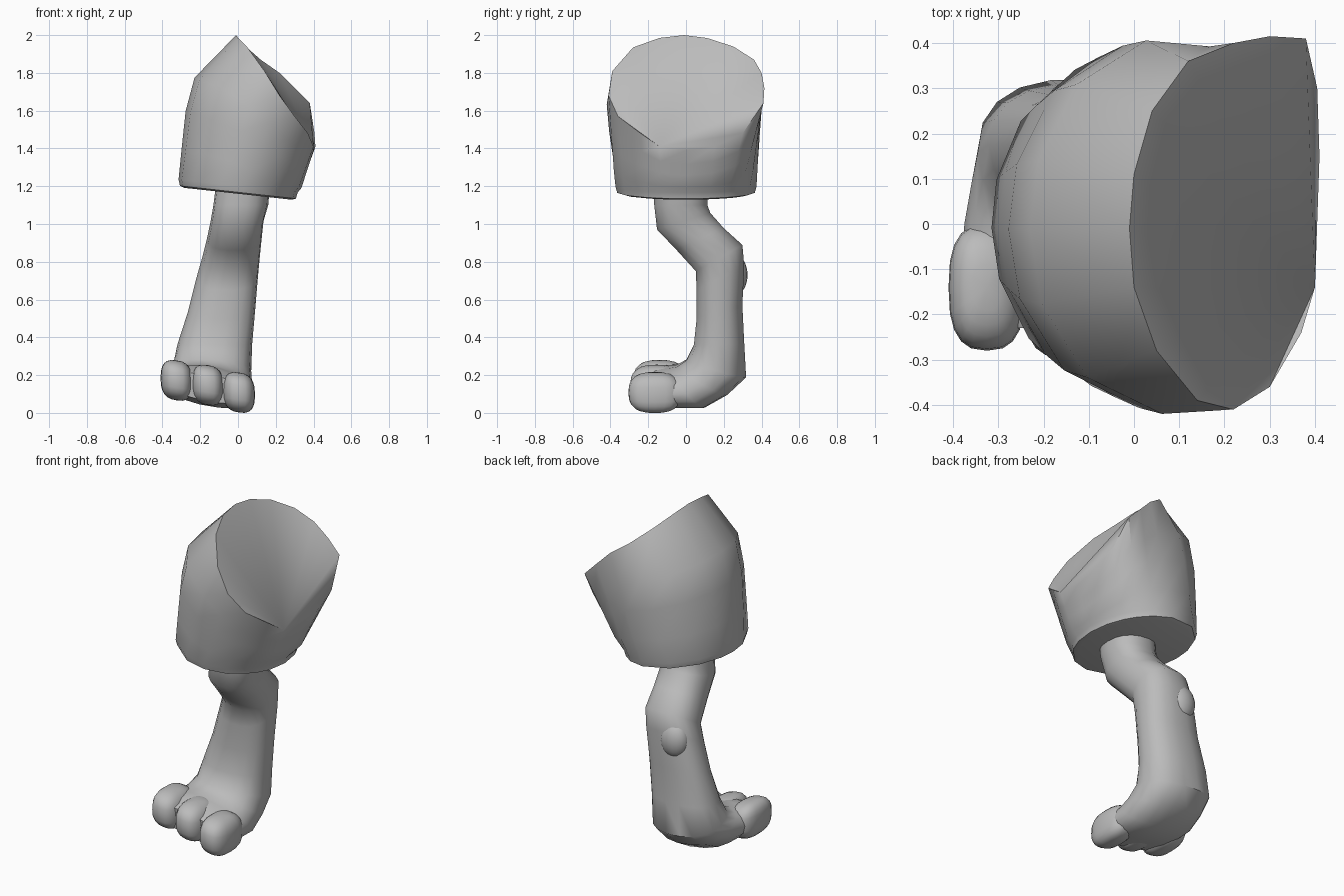
import bpy, bmesh, math
from mathutils import Vector

if "Cube" in bpy.data.objects:
    bpy.data.objects.remove(bpy.data.objects["Cube"])

grey = bpy.data.materials.new("plain_grey")
grey.use_nodes = True
grey.diffuse_color = (0.5, 0.5, 0.5, 1)
grey.node_tree.nodes["Principled BSDF"].inputs["Base Color"].default_value = (0.5, 0.5, 0.5, 1)


def finish(name, bm, angle=50):
    bmesh.ops.recalc_face_normals(bm, faces=bm.faces)
    mesh = bpy.data.meshes.new(name)
    bm.to_mesh(mesh)
    bm.free()
    mesh.materials.append(grey)
    obj = bpy.data.objects.new(name, mesh)
    bpy.context.collection.objects.link(obj)
    bpy.ops.object.select_all(action="DESELECT")
    obj.select_set(True)
    bpy.context.view_layer.objects.active = obj
    bpy.ops.object.shade_smooth_by_angle(angle=math.radians(angle))
    return obj


def loft(bm, rings):
    loops = [[bm.verts.new(p) for p in ring] for ring in rings]
    for a, b in zip(loops, loops[1:]):
        for i in range(len(a)):
            j = (i + 1) % len(a)
            bm.faces.new((a[i], a[j], b[j], b[i]))
    return loops


# Thigh: a round cuff rising to a slanted cut
rim = [Vector(p) for p in (
    (.40, -.14, 1.41), (.40, 0, 1.39), (.41, .15, 1.41), (.405, .3, 1.48),
    (.38, .41, 1.64), (.30, .415, 1.72), (.22, .40, 1.80), (.12, .36, 1.87),
    (.04, .25, 1.94), (0, .11, 1.985), (-.01, -.01, 2), (0, -.14, 1.985),
    (.05, -.28, 1.935), (.14, -.39, 1.81), (.22, -.41, 1.68), (.30, -.36, 1.57),
    (.37, -.24, 1.48))]


def thigh_ring(t, bulge, shrink=1.0, lift=0.0):
    ring = []
    for p in rim:
        a = math.atan2(p.y / .41, (p.x - .2) / .2)
        c, s = math.cos(a), math.sin(a)
        base = Vector((.315 * c * shrink, .375 * s * shrink, 0))
        base.z = 1.16 - .11 * base.x + lift
        ring.append(base.lerp(p, t) + Vector((c, s, 0)) * bulge * max(0, -c))
    return ring


bm = bmesh.new()
loops = loft(bm, [thigh_ring(0, 0, .9), thigh_ring(0, 0, .975, .008), thigh_ring(0, 0, 1, .04),
                  thigh_ring(.25, .06), thigh_ring(.5, .115), thigh_ring(.72, .135), rim])
bm.faces.new(loops[0])
top = loops[-1]
for i in range(1, len(top) - 1):  # cut surface fans out from its lowest corner
    bm.faces.new((top[0], top[i], top[i + 1]))
finish("thigh", bm, 40)

# Lower leg and foot: front (y, z), back (y, z), left and right x limits, roll
sections = [
    (-.17, 1.22, .115, 1.22, -.115, .17, 0),
    (-.17, 1.1, .115, 1.1, -.13, .16, 0),
    (-.155, .97, .13, 1.06, -.145, .135, 0),
    (-.05, .86, .2, .98, -.165, .125, 0),
    (.05, .75, .3, .89, -.19, .115, 0),
    (.055, .65, .31, .78, -.22, .105, 0),
    (.055, .5, .3, .57, -.265, .09, 0),
    (.04, .36, .31, .37, -.32, .075, 0),
    (0, .28, .32, .19, -.345, .07, .06),
    (-.05, .25, .22, .10, -.36, .075, .12),
    (-.10, .245, .1, .035, -.375, .08, .17),
    (-.16, .235, -.08, .035, -.38, .075, .17),
    (-.23, .20, -.22, .06, -.36, .06, .17)]
N = 18
rings = []
for fy, fz, by, bz, x0, x1, roll in sections:
    cx, rx = (x0 + x1) / 2, (x1 - x0) / 2
    ring = []
    for k in range(N):
        a = math.tau * k / N
        c, s = math.cos(a), math.sin(a)
        u = math.copysign(abs(c) ** .85, c) * rx
        v = (1 + math.copysign(abs(s) ** .85, s)) / 2
        ring.append((cx + u, fy + (by - fy) * v, fz + (bz - fz) * v - roll * u))
    rings.append(ring)
bm = bmesh.new()
loops = loft(bm, rings)
bm.faces.new(loops[0])
bm.faces.new(loops[-1])
finish("lower_leg", bm)


def rounded_lump(name, center, half, power=.75, tilt=0.0):
    bm = bmesh.new()
    bmesh.ops.create_uvsphere(bm, u_segments=20, v_segments=12, radius=1)
    for v in bm.verts:
        q = [math.copysign(abs(w) ** power, w) * h for w, h in zip(v.co, half)]
        v.co = Vector(center) + Vector((q[0], q[1], q[2] - tilt * q[0]))
    finish(name, bm, 80)


# Three toes, stepping down toward the left side
for name, x, y, z in (("right_toe", -.325, -.14, .172),
                      ("middle_toe", -.16, -.155, .147),
                      ("left_toe", .005, -.165, .108)):
    rounded_lump(name, (x, y, z), (.085, .14, .106), tilt=.15)

# Small pad on the back of the leg
rounded_lump("back_pad", (-.11, .26, .73), (.085, .066, .105), 1)
